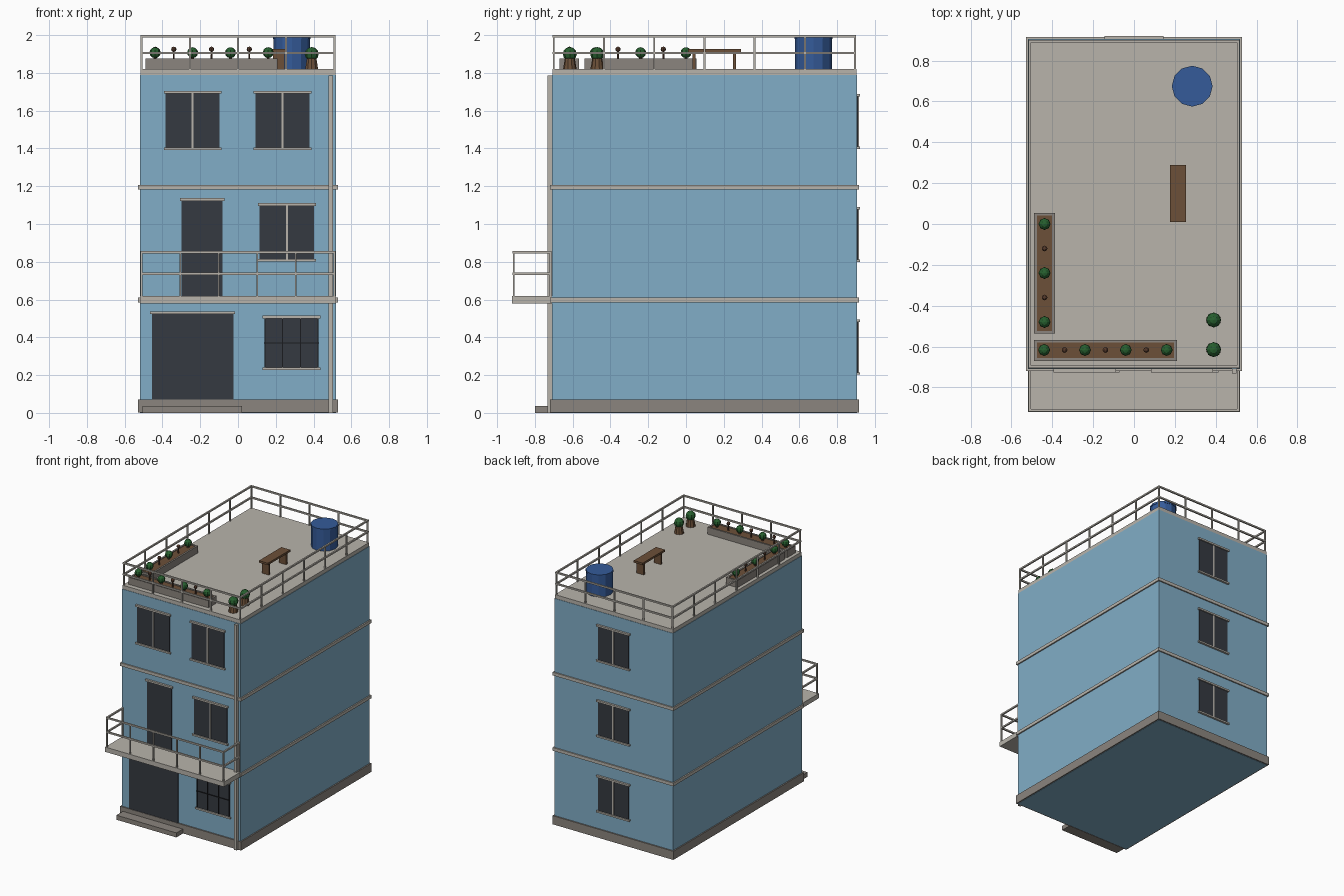
import bpy, bmesh
from mathutils import Matrix, Vector

if "Cube" in bpy.data.objects:
    bpy.data.objects.remove(bpy.data.objects["Cube"], do_unlink=True)


def material(name, r, g, b):
    m = bpy.data.materials.new(name)
    m.use_nodes = True
    m.diffuse_color = (r, g, b, 1)
    m.node_tree.nodes["Principled BSDF"].inputs["Base Color"].default_value = (r, g, b, 1)
    return m


WALL = material("wall blue", .22, .42, .57)
TRIM = material("pale concrete", .48, .455, .41)
STONE = material("grey stone", .26, .235, .21)
GLASS = material("dark glass", .036, .042, .053)
IRON = material("black iron", .01, .011, .013)
WOOD = material("brown wood", .15, .08, .04)
BUD = material("dark brown", .09, .042, .025)
LEAF = material("leaf green", .02, .115, .028)
TANK = material("tank blue", .035, .105, .32)


def finish(name, bm, mat):
    mesh = bpy.data.meshes.new(name)
    bm.to_mesh(mesh)
    bm.free()
    mesh.materials.append(mat)
    obj = bpy.data.objects.new(name, mesh)
    bpy.context.collection.objects.link(obj)
    return obj


def boxes(name, mat, *spans):
    """One object of boxes, each given as (x0, x1, y0, y1, z0, z1)."""
    bm = bmesh.new()
    for x0, x1, y0, y1, z0, z1 in spans:
        mat4 = Matrix.Translation(((x0 + x1) / 2, (y0 + y1) / 2, (z0 + z1) / 2))
        mat4 = mat4 @ Matrix.Diagonal((x1 - x0, y1 - y0, z1 - z0, 1))
        bmesh.ops.create_cube(bm, size=1, matrix=mat4)
    return finish(name, bm, mat)


def cone(name, mat, x, y, z0, z1, r0, r1, sides):
    bm = bmesh.new()
    bmesh.ops.create_cone(bm, cap_ends=True, segments=sides, radius1=r0, radius2=r1,
                          depth=z1 - z0, matrix=Matrix.Translation((x, y, (z0 + z1) / 2)))
    return finish(name, bm, mat)


def ball(name, mat, x, y, z, r):
    bm = bmesh.new()
    bmesh.ops.create_uvsphere(bm, u_segments=8, v_segments=6, radius=r,
                              matrix=Matrix.Translation((x, y, z)))
    return finish(name, bm, mat)


def bar(a, b, t=.006):
    """Box span around an axis-aligned line."""
    span = []
    for p, q in zip(a, b):
        span += [min(p, q) - t, max(p, q) + t]
    return span


def railing(name, corners, counts, z0, z_mid, z_top):
    """Posts plus two rails along a run of corner points."""
    spans = []
    for (a, b), n in zip(zip(corners, corners[1:]), counts):
        a, b = Vector(a), Vector(b)
        for z in (z_mid, z_top):
            spans.append(bar((*a, z), (*b, z)))
        for i in range(n + 1):
            p = a.lerp(b, i / n)
            spans.append(bar((*p, z0), (*p, z_top), .005))
    boxes(name, TRIM, *spans)


# Body, plinth, floor bands and roof
FRONT, BACK = -.71, .905
boxes("house_walls", WALL, (-.52, .52, FRONT, BACK, 0, 1.79))
boxes("plinth", STONE, (-.53, .53, -.72, .915, .002, .07))
boxes("entrance_step", STONE, (-.505, .02, -.80, -.715, 0, .036))
for i, z in enumerate((.585, 1.182)):
    boxes(f"floor_band_{i + 1}", TRIM, (-.53, .53, -.72, .915, z, z + .025))
boxes("roof_slab", TRIM, (-.517, .517, -.707, .902, 1.79, 1.82))
boxes("drainpipe", TRIM, (.48, .502, -.733, FRONT, 0, 1.785))

# Balcony and railings
boxes("balcony_slab", TRIM, (-.52, .52, -.92, FRONT, .58, .618))
railing("balcony_railing", [(-.51, -.717), (-.51, -.912), (.51, -.912), (.51, -.717)],
        (1, 5, 1), .618, .737, .85)
railing("roof_railing", [(-.51, -.7), (.51, -.7), (.51, .895), (-.51, .895), (-.51, -.7)],
        (4, 6, 4, 6), 1.82, 1.905, 1.994)


# Openings: side is -1 on the front wall and 1 on the back wall
def opening(name, side, x0, x1, z0, z1, sill=True, mullion=True):
    wall = FRONT if side < 0 else BACK

    def depth(d):
        return sorted((wall, wall + side * d))

    boxes(name, GLASS, (x0, x1, *depth(.006), z0, z1))
    frame = [(x0 - .01, x1 + .01, *depth(.016), z1 - .002, z1 + .012)]
    if sill:
        frame.append((x0 - .01, x1 + .01, *depth(.016), z0 - .01, z0 + .003))
    if mullion:
        mid = (x0 + x1) / 2
        frame.append((mid - .006, mid + .006, *depth(.01), z0, z1))
    boxes(name + "_frame", TRIM, *frame)


opening("garage_door", -1, -.455, -.025, .07, .526, False, False)
opening("balcony_door", -1, -.298, -.082, .618, 1.125, False, False)
opening("ground_window", -1, .14, .427, .237, .503, True, False)
opening("middle_window", -1, .115, .403, .812, 1.098)
opening("upper_window_right", -1, -.383, -.098, 1.403, 1.692)
opening("upper_window_left", -1, .093, .378, 1.403, 1.692)
for i in range(3):
    z = .212 + .597 * i
    opening(f"back_window_{i + 1}", 1, -.135, .135, z, z + .27)

# Iron grille on the ground window
y = FRONT - .008
boxes("window_grille", IRON, bar((.14, y, .37), (.427, y, .37), .003),
      *[bar((x, y, .24), (x, y, .5), .003) for x in (.143, .236, .331, .424)])

# Water tank with lid
cone("water_tank", TANK, .285, .675, 1.82, 1.985, .097, .097, 12)
cone("tank_lid", TANK, .285, .675, 1.98, 1.996, .1, .1, 12)

# Bench
boxes("bench", WOOD, (.177, .255, .01, .29, 1.91, 1.926),
      (.185, .247, .035, .05, 1.82, 1.91), (.185, .247, .25, .265, 1.82, 1.91))


# Planters with shrubs and budding stems
def planter(name, x0, x1, y0, y1):
    t = .014
    boxes(name, STONE, (x0, x1, y0, y0 + t, 1.82, 1.876), (x0, x1, y1 - t, y1, 1.82, 1.876),
          (x0, x0 + t, y0, y1, 1.82, 1.876), (x1 - t, x1, y0, y1, 1.82, 1.876))
    boxes(name + "_soil", WOOD, (x0 + t, x1 - t, y0 + t, y1 - t, 1.82, 1.871))


planter("front_planter", -.49, .21, -.67, -.567)
planter("side_planter", -.49, -.388, -.537, .055)
spots = [(-.44 + .1 * i, -.617, i) for i in range(7)]
spots += [(-.438, -.12 * i, i) for i in range(5)]
for n, (x, y, i) in enumerate(spots):
    if i % 2 == 0:
        cone(f"shrub_stem_{n}", BUD, x, y, 1.868, 1.9, .01, .006, 6)
        ball(f"shrub_{n}", LEAF, x, y, 1.907, .029)
    else:
        cone(f"bud_stem_{n}", BUD, x, y, 1.868, 1.925, .006, .004, 6)
        ball(f"bud_{n}", BUD, x, y, 1.925, .014)

# Potted plants
for i, y in enumerate((-.615, -.47)):
    cone(f"plant_pot_{i + 1}", WOOD, .39, y, 1.82, 1.878, .036, .026, 10)
    ball(f"potted_plant_{i + 1}", LEAF, .39, y, 1.9, .037)
